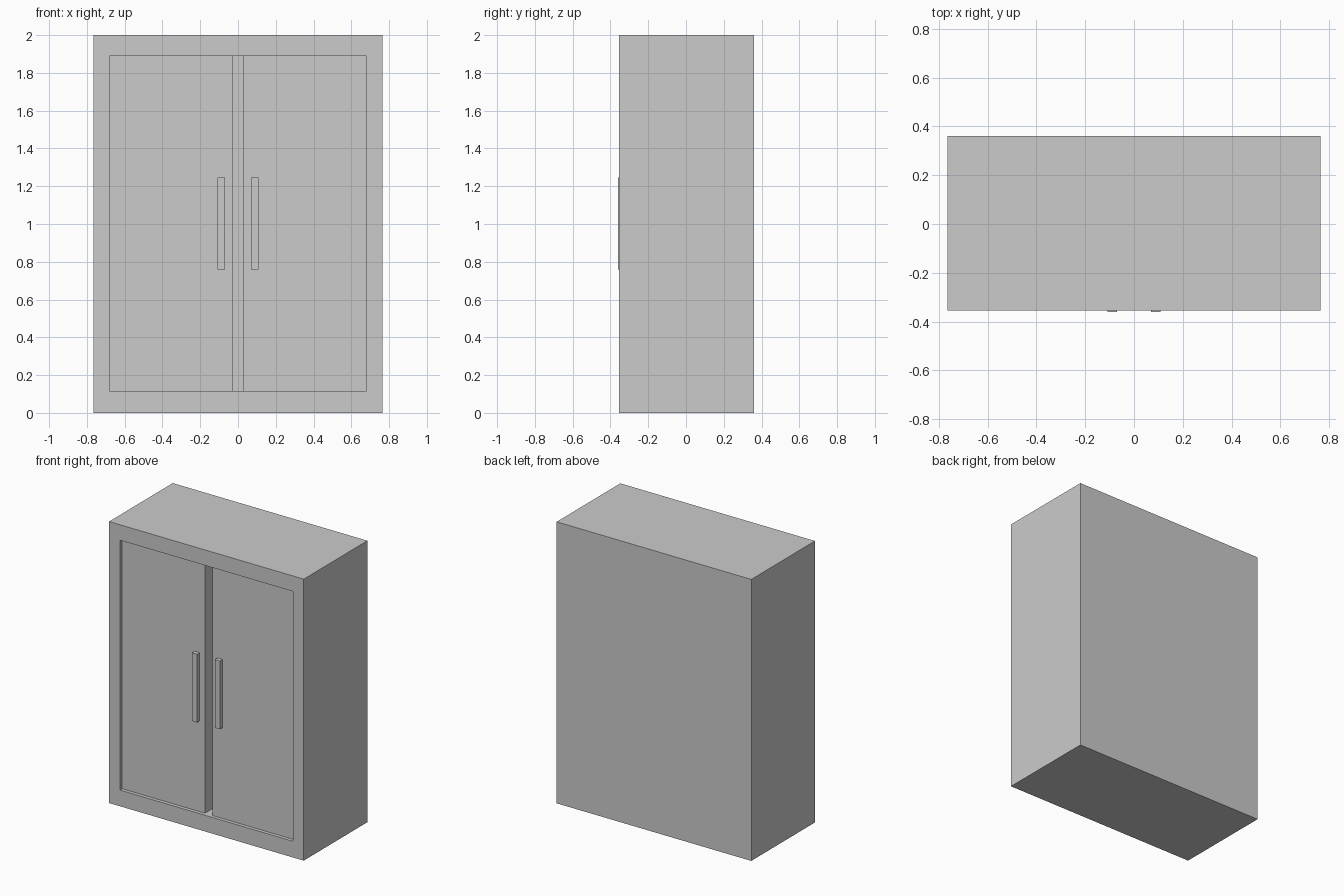
import bpy
import bmesh
from mathutils import Vector

if "Cube" in bpy.data.objects:
    bpy.data.objects.remove(bpy.data.objects["Cube"])


def make_box(name, lo, hi, mirror=False, open_front=None):
    """Box between two corners; optionally mirrored in x or hollowed from the front."""
    lo, hi = Vector(lo), Vector(hi)
    bm = bmesh.new()
    bmesh.ops.create_cube(bm, size=1)
    for v in bm.verts:
        v.co = (lo + hi) / 2 + v.co * (hi - lo)
    if open_front:
        half_w, z0, z1, back_y = open_front
        bm.normal_update()
        face = min(bm.faces, key=lambda f: f.calc_center_median().y)
        # frame border around the opening
        bmesh.ops.inset_region(bm, faces=[face], thickness=0.05)
        for v in face.verts:
            v.co.x = half_w if v.co.x > 0 else -half_w
            v.co.z = z1 if v.co.z > 1 else z0
        # push the opening back to form the interior
        new = bmesh.ops.extrude_discrete_faces(bm, faces=[face])["faces"][0]
        for v in new.verts:
            v.co.y = back_y
        bmesh.ops.recalc_face_normals(bm, faces=bm.faces[:])
    mesh = bpy.data.meshes.new(name)
    bm.to_mesh(mesh)
    bm.free()
    ob = bpy.data.objects.new(name, mesh)
    bpy.context.collection.objects.link(ob)
    if mirror:
        ob.modifiers.new("mirror", "MIRROR").use_axis[0] = True
    return ob


# hollow cabinet body with a front frame
make_box("cabinet_body", (-0.765, -0.355, 0), (0.765, 0.36, 2),
         open_front=(0.68, 0.115, 1.89, 0.28))

# pair of recessed doors with a narrow gap between them
make_box("doors", (0.029, -0.33, 0.115), (0.68, -0.23, 1.89), mirror=True)

# pair of bar handles
make_box("handles", (0.07, -0.36, 0.76), (0.109, -0.33, 1.245), mirror=True)
